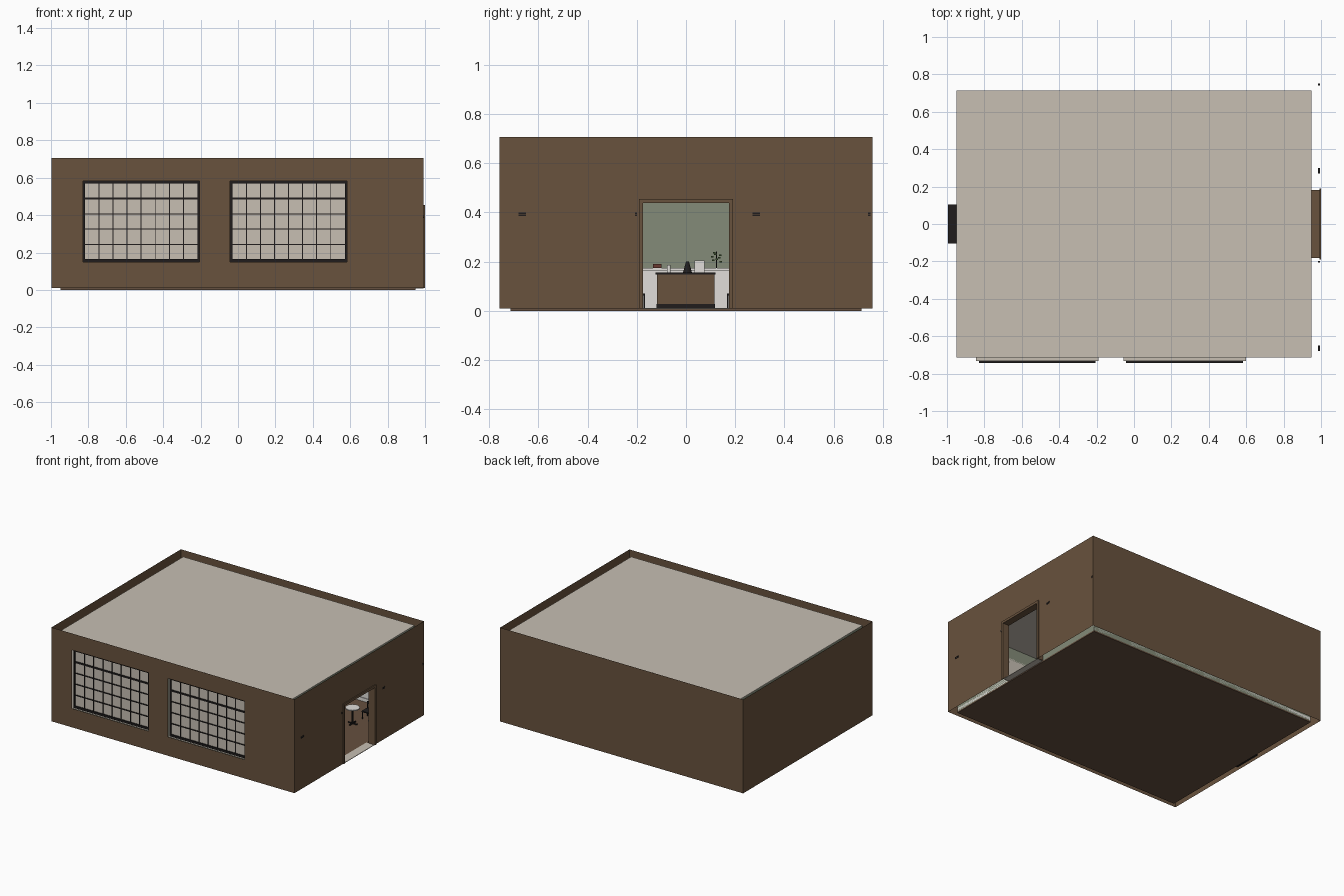
import bpy, bmesh, math
from mathutils import Vector

if "Cube" in bpy.data.objects:
    bpy.data.objects.remove(bpy.data.objects["Cube"])


def material(name, rgb):
    m = bpy.data.materials.new(name)
    m.use_nodes = True
    m.diffuse_color = (*rgb, 1)
    m.node_tree.nodes["Principled BSDF"].inputs["Base Color"].default_value = (*rgb, 1)
    return m


BROWN = material("wall brown", (0.14, 0.085, 0.047))
FLOOR = material("floor brown", (0.13, 0.08, 0.05))
PALE = material("pale plaster", (0.57, 0.52, 0.45))
GREEN = material("sage green", (0.23, 0.26, 0.19))
WHITE = material("white panel", (0.75, 0.73, 0.7))
DARK = material("dark frame", (0.014, 0.012, 0.012))
RED = material("book red", (0.14, 0.04, 0.03))
LEAF = material("leaf green", (0.05, 0.09, 0.03))


def finish(name, bm, mat):
    mesh = bpy.data.meshes.new(name)
    bm.to_mesh(mesh)
    bm.free()
    mesh.materials.append(mat)
    ob = bpy.data.objects.new(name, mesh)
    bpy.context.collection.objects.link(ob)
    return ob


def boxes(name, mat, *spans):
    """One object made of boxes, each given as (x0, x1, y0, y1, z0, z1)."""
    bm = bmesh.new()
    for x0, x1, y0, y1, z0, z1 in spans:
        made = bmesh.ops.create_cube(bm, size=1)["verts"]
        for v in made:
            v.co = Vector(((x0 + x1) / 2 + v.co.x * (x1 - x0),
                           (y0 + y1) / 2 + v.co.y * (y1 - y0),
                           (z0 + z1) / 2 + v.co.z * (z1 - z0)))
    return finish(name, bm, mat)


def cylinder(name, mat, x, y, z0, z1, r, r_top=None):
    bm = bmesh.new()
    bmesh.ops.create_cone(bm, cap_ends=True, segments=20, radius1=r,
                          radius2=r if r_top is None else r_top, depth=z1 - z0)
    bmesh.ops.translate(bm, verts=bm.verts, vec=(x, y, (z0 + z1) / 2))
    return finish(name, bm, mat)


def wall(name, mat, axis, at, lo, hi, top, sign, holes=()):
    """Single-sheet wall with rectangular openings (u0, u1, z0, z1)."""
    us = sorted({lo, hi, *[u for h in holes for u in h[:2]]})
    zs = sorted({BASE, top, *[z for h in holes for z in h[2:]]})
    bm = bmesh.new()
    for u0, u1 in zip(us, us[1:]):
        for z0, z1 in zip(zs, zs[1:]):
            if any(h[0] <= u0 < h[1] and h[2] <= z0 < h[3] for h in holes):
                continue
            ring = [(u0, z0), (u1, z0), (u1, z1), (u0, z1)]
            pts = [(at, u, z) if axis == "x" else (u, at, z) for u, z in ring]
            bm.faces.new([bm.verts.new(p) for p in pts])
    bmesh.ops.remove_doubles(bm, verts=bm.verts, dist=1e-5)
    bm.normal_update()
    flip = [f for f in bm.faces if (f.normal.x if axis == "x" else f.normal.y) * sign < 0]
    bmesh.ops.reverse_faces(bm, faces=flip)
    return finish(name, bm, mat)


BASE, TOP, CEIL = 0.01, 0.705, 0.68
IX, IY = 0.948, 0.713
LEFT, RIGHT, OY = -0.998, 0.993, 0.757
door = (-0.175, 0.175, BASE, 0.437)
windows = [(-0.83, -0.205, 0.15, 0.582), (-0.042, 0.583, 0.15, 0.582)]

# Floor slab and ceiling
boxes("floor", FLOOR, (-IX, IX, -IY, IY, 0, BASE))
boxes("ceiling", PALE, (-IX, IX, -IY, IY, CEIL - 0.005, CEIL))

# Outer shell, open at the top and bottom
wall("outer_front_wall", BROWN, "y", -OY, LEFT, RIGHT, TOP, -1, windows)
wall("outer_back_wall", BROWN, "y", OY, LEFT, RIGHT, TOP, 1)
wall("outer_right_wall", BROWN, "x", LEFT, -OY, OY, TOP, -1)
wall("outer_left_wall", BROWN, "x", RIGHT, -OY, OY, TOP, 1, [door])

# Inner painted walls
wall("inner_front_wall", GREEN, "y", -IY, -IX, IX, CEIL, 1, windows)
wall("inner_back_wall", GREEN, "y", IY, -IX, IX, CEIL, -1)
wall("inner_right_wall", GREEN, "x", -IX, -IY, IY, CEIL, 1)
wall("inner_left_wall", GREEN, "x", IX, -IY, IY, CEIL, -1, [door])

# Wainscot, rail and skirting on the inner walls
for name, depth, z0, z1 in [("wainscot", 0.006, BASE, 0.163), ("rail", 0.016, 0.163, 0.173),
                            ("skirting", 0.011, BASE, 0.035)]:
    d = depth
    boxes(name, WHITE, (-IX, -IX + d, -IY, IY, z0, z1), (-IX, IX, IY - d, IY, z0, z1),
          (IX - d, IX, -IY, door[0] - 0.015, z0, z1),
          (IX - d, IX, door[1] + 0.015, IY, z0, z1))

# Doorway lining, outer trim and threshold
d0, d1, _, dz = door
boxes("door_lining", BROWN, (IX, RIGHT, d0 - 0.006, d0, BASE, dz),
      (IX, RIGHT, d1, d1 + 0.006, BASE, dz), (IX, RIGHT, d0 - 0.006, d1 + 0.006, dz, dz + 0.006))
boxes("door_trim", BROWN, (RIGHT, 1.0, d0 - 0.015, d0, BASE, dz + 0.018),
      (RIGHT, 1.0, d1, d1 + 0.015, BASE, dz + 0.018), (RIGHT, 1.0, d0, d1, dz, dz + 0.018))
boxes("threshold", PALE, (IX - 0.02, RIGHT, d0, d1, BASE - 0.002, BASE + 0.002))

# Windows: pale pane, dark surround and glazing bars
for i, (x0, x1, z0, z1) in enumerate(windows):
    side = ("right", "left")[i]
    boxes(side + "_window_pane", PALE, (x0 - 0.015, x1 + 0.015, -0.733, -IY, z0 - 0.012, z1 + 0.012))
    f, ya, yb = 0.012, -0.742, -0.732
    boxes(side + "_window_frame", DARK, (x0, x0 + f, ya, yb, z0, z1), (x1 - f, x1, ya, yb, z0, z1),
          (x0, x1, ya, yb, z0, z0 + f + 0.003), (x0, x1, ya, yb, z1 - f, z1))
    w, h = (x1 - x0 - 2 * f) / 8, (z1 - z0 - 2 * f) / 5
    bars = []
    for k in range(1, 8):
        x = x0 + f + k * w
        bars.append((x - 0.0025, x + 0.0025, -0.738, yb, z0, z1))
    for k in range(1, 5):
        z, t = z0 + f + k * h, (0.006 if k == 4 else 0.003)
        bars.append((x0, x1, -0.739, yb, z - t, z + t))
    boxes(side + "_glazing_bars", DARK, *bars)

# Recessed firebox in the right wall
boxes("firebox", DARK, (LEFT + 0.004, -IX, -0.103, 0.103, 0.03, 0.15))

# Small fixings showing through the door wall
boxes("wall_fixings", DARK, *[(RIGHT - 0.01, RIGHT + 0.002, y - w, y + w, z - 0.003, z + 0.003)
                              for y, w in [(-0.665, 0.015), (0.285, 0.015), (-0.203, 0.004), (0.745, 0.005)]
                              for z in (0.388, 0.396)])

# Desk with things on it
dx0, dx1 = -0.5, -0.36
boxes("desk", BROWN, (dx0, dx1, -0.118, 0.115, 0.028, 0.148))
boxes("desk_edges", DARK, (dx0 - 0.005, dx1 + 0.005, -0.124, 0.12, 0.148, 0.156),
      (dx0, dx1 + 0.004, -0.12, 0.117, BASE, 0.028))
boxes("paper_box", WHITE, (-0.45, -0.4, 0.035, 0.076, 0.156, 0.205))
cylinder("cup", WHITE, -0.42, -0.07, 0.156, 0.185, 0.008)
cylinder("desk_bell", DARK, -0.43, 0.006, 0.156, 0.2, 0.018, 0.006)
boxes("mantel_book", RED, (-0.94, -0.91, -0.135, -0.1, 0.173, 0.19))

# Branching plant
boxes("plant_stem", DARK, (-0.935, -0.93, 0.122, 0.126, 0.173, 0.24))
for k in range(8):
    a = k * 2.4
    y, z = 0.124 + 0.018 * math.cos(a), 0.2 + 0.005 * k
    boxes("plant_leaf", LEAF, (-0.937, -0.929, y - 0.005, y + 0.005, z - 0.003, z + 0.003))


def chair(x, y, face):
    """Simple chair; its back stands on the side given by face."""
    r = 0.03
    legs = [(x + sx * r - 0.003, x + sx * r + 0.003, y + sy * r - 0.003, y + sy * r + 0.003, BASE,
             0.12 if sy == face else 0.066) for sx in (-1, 1) for sy in (-1, 1)]
    yb = y + face * r
    boxes("chair", DARK, (x - 0.034, x + 0.034, y - 0.034, y + 0.034, 0.062, 0.07),
          (x - r, x + r, yb - 0.003, yb + 0.003, 0.1, 0.12), *legs)


chair(-0.4, -0.2, -1)
chair(-0.4, 0.2, 1)
chair(0.72, 0.5, 1)

# Round tables
for x, y in [(0.68, 0.37), (0.2, 0.45), (0.45, -0.45), (-0.3, -0.45)]:
    cylinder("table_top", WHITE, x, y, 0.125, 0.132, 0.048)
    cylinder("table_post", DARK, x, y, BASE, 0.125, 0.006)
    boxes("table_foot", DARK, (x - 0.035, x + 0.035, y - 0.004, y + 0.004, BASE, 0.018),
          (x - 0.004, x + 0.004, y - 0.035, y + 0.035, BASE, 0.018))
